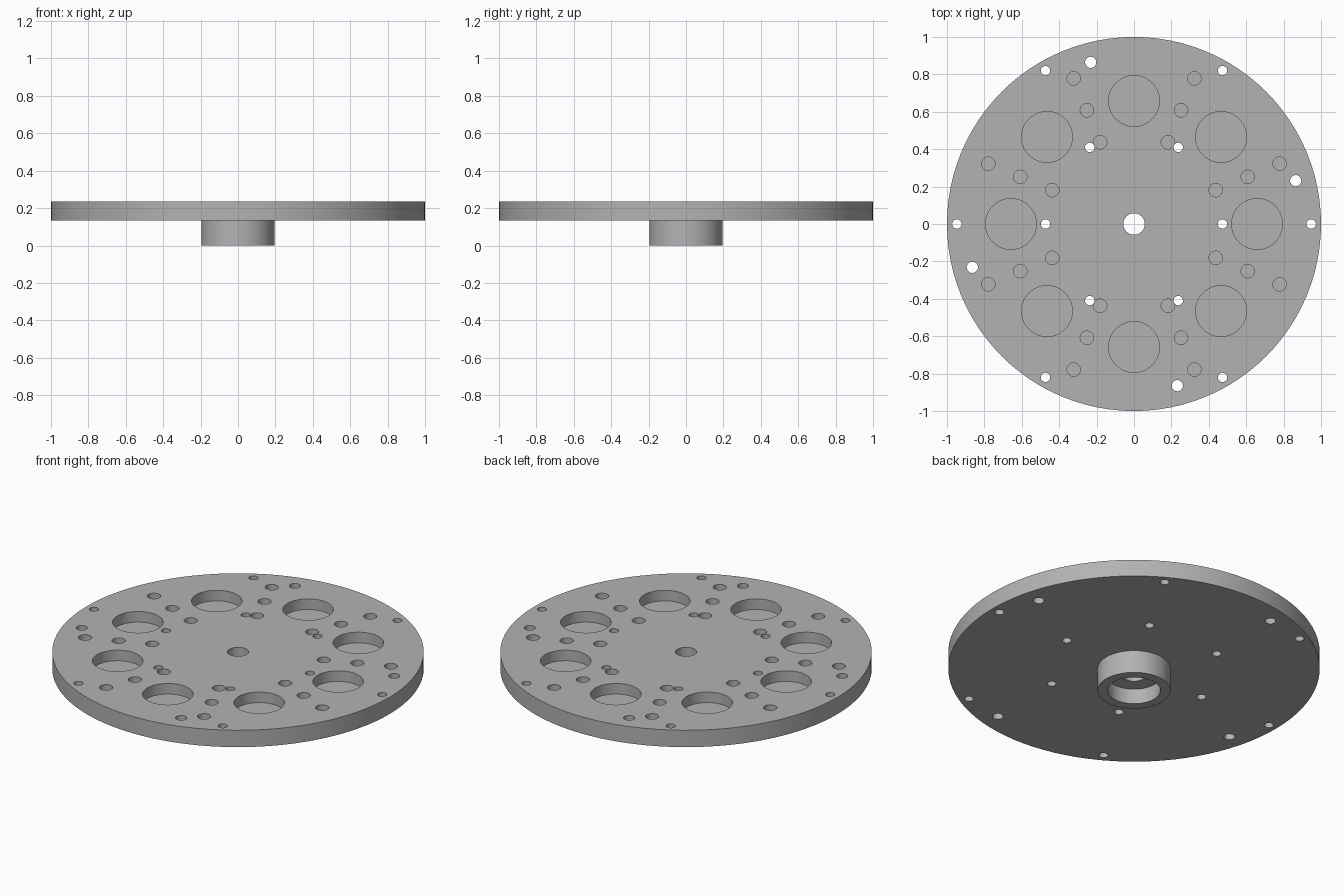
import bpy, bmesh
from math import radians, cos, sin
from mathutils import Matrix

default = bpy.data.objects.get("Cube")
if default:
    bpy.data.objects.remove(default, do_unlink=True)

UNDERSIDE, TOP, POCKET_FLOOR = 0.135, 0.235, 0.172

grey = bpy.data.materials.new("machined grey")
grey.use_nodes = True
colour = (0.45, 0.45, 0.45, 1)
grey.diffuse_color = colour
grey.node_tree.nodes["Principled BSDF"].inputs["Base Color"].default_value = colour


def make_object(name, bm):
    bmesh.ops.recalc_face_normals(bm, faces=bm.faces)
    mesh = bpy.data.meshes.new(name)
    bm.to_mesh(mesh)
    bm.free()
    mesh.materials.append(grey)
    obj = bpy.data.objects.new(name, mesh)
    bpy.context.collection.objects.link(obj)
    return obj


def lathe(name, profile, steps):
    """Revolve a closed (radius, height) profile around z."""
    bm = bmesh.new()
    verts = [bm.verts.new((r, 0, z)) for r, z in profile]
    edges = [bm.edges.new((v, verts[i - 1])) for i, v in enumerate(verts)]
    bmesh.ops.spin(bm, geom=verts + edges, cent=(0, 0, 0), axis=(0, 0, 1),
                   angle=radians(360), steps=steps, use_merge=True)
    bmesh.ops.remove_doubles(bm, verts=bm.verts, dist=0.0001)
    return make_object(name, bm)


def ring_of_holes(bm, count, start, ring, radius, bottom, segments=32):
    """Add equally spaced hole cutters on a circle."""
    top = TOP + 0.1
    for i in range(count):
        a = radians(start + 360 * i / count)
        place = Matrix.Translation((ring * cos(a), ring * sin(a), (top + bottom) / 2))
        bmesh.ops.create_cone(bm, cap_ends=True, segments=segments, radius1=radius,
                              radius2=radius, depth=top - bottom, matrix=place)


# Disc with stepped hub bore and centre hole
disc = lathe("indexing_disc_with_hub", [
    (0.057, 0.09), (0.142, 0.09), (0.142, 0), (0.196, 0),
    (0.196, UNDERSIDE), (1, UNDERSIDE), (1, TOP), (0.057, TOP)], 96)

# Round pockets and rows of blind holes
holes = bmesh.new()
ring_of_holes(holes, 8, 0, 0.658, 0.136, POCKET_FLOOR, 48)
for ring in (0.473, 0.658, 0.843):
    ring_of_holes(holes, 8, 22.5, ring, 0.036, POCKET_FLOOR)

# Through holes
through = UNDERSIDE - 0.05
ring_of_holes(holes, 6, 0, 0.473, 0.025, through)
ring_of_holes(holes, 6, 0, 0.947, 0.025, through)
ring_of_holes(holes, 4, 15, 0.895, 0.03, through)
cutter = make_object("hole_cutter", holes)
cutter.hide_render = True

# Cut the holes and finish the shading
cut = disc.modifiers.new("holes", 'BOOLEAN')
cut.operation = 'DIFFERENCE'
cut.solver = 'EXACT'
cut.object = cutter
bpy.ops.object.select_all(action='DESELECT')
disc.select_set(True)
bpy.context.view_layer.objects.active = disc
bpy.ops.object.modifier_apply(modifier=cut.name)
bpy.data.objects.remove(cutter, do_unlink=True)
bpy.ops.object.shade_smooth_by_angle(angle=radians(30))
